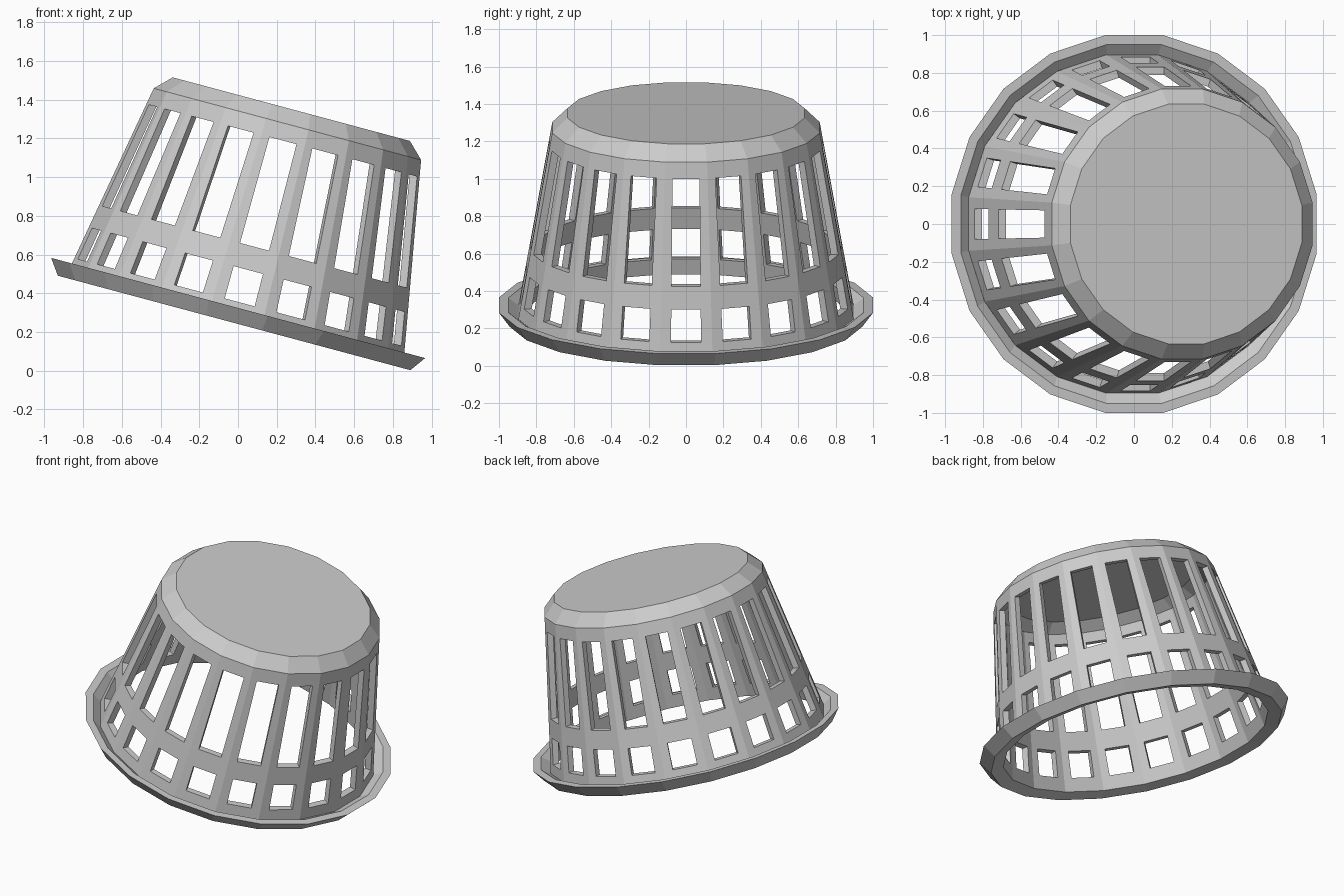
import bpy, bmesh, math
from mathutils import Matrix, Vector

cube = bpy.data.objects.get("Cube")
if cube:
    bpy.data.objects.remove(cube, do_unlink=True)

SIDES = 20
HALF = math.pi / SIDES
TILT = Matrix.Translation((-0.02, 0, 0.247)) @ Matrix.Rotation(math.radians(15), 4, 'Y')

grey = bpy.data.materials.new("plain grey")
grey.use_nodes = True
grey.diffuse_color = (0.6, 0.6, 0.6, 1)
grey.node_tree.nodes["Principled BSDF"].inputs["Base Color"].default_value = (0.6, 0.6, 0.6, 1)


def point(side, column, a, h):
    """Point on one flat side: a = distance from axis, h = height, column 0-3 across."""
    slot = 0.081 - 0.009 * h
    corner = a * math.tan(HALF)
    across = (-corner, -slot, slot, corner)[column]
    return Matrix.Rotation(2 * HALF * side, 3, 'Z') @ Vector((a, across, h))


def finish(bm, name):
    bmesh.ops.remove_doubles(bm, verts=bm.verts, dist=0.0005)
    bmesh.ops.recalc_face_normals(bm, faces=bm.faces)
    mesh = bpy.data.meshes.new(name)
    bm.to_mesh(mesh)
    bm.free()
    mesh.materials.append(grey)
    obj = bpy.data.objects.new(name, mesh)
    obj.matrix_world = TILT
    bpy.context.collection.objects.link(obj)


def quad(bm, *pts):
    bm.faces.new([bm.verts.new(p) for p in pts])


def sweep(bm, profile, open_rows=()):
    """Carry a profile round all sides, leaving the middle of open rows empty."""
    for s in range(SIDES):
        for row, (low, high) in enumerate(zip(profile, profile[1:])):
            for c in range(3):
                if not (c == 1 and row in open_rows):
                    quad(bm, point(s, c, *low), point(s, c + 1, *low),
                         point(s, c + 1, *high), point(s, c, *high))


def disc(bm, a, h):
    bm.faces.new([bm.verts.new(point(s, c, a, h)) for s in range(SIDES) for c in range(3)])


# Flared rim around the open end
rim = bmesh.new()
sweep(rim, [(0.896, 0.04), (0.95, 0.08), (1.0, 0.08), (0.9425, 0), (0.857, 0.02)])
finish(rim, "flared_rim")

# Tapered wall with two rows of slots
wall = bmesh.new()
levels = (0.11, 0.283, 0.407, 0.975)
outer = [(0.903 - 0.177 * h, h) for h in (0.04, *levels, 1.063)]
inner = [(0.861 - 0.177 * h, h) for h in (0.02, *levels, 1.04)]
slots = (1, 3)
sweep(wall, outer, slots)
sweep(wall, inner, slots)
for s in range(SIDES):
    for row in slots:
        loop = [(1, row), (2, row), (2, row + 1), (1, row + 1)]
        for (c, r), (d, q) in zip(loop, loop[1:] + loop[:1]):
            quad(wall, point(s, c, *outer[r]), point(s, d, *outer[q]),
                 point(s, d, *inner[q]), point(s, c, *inner[r]))
finish(wall, "slotted_wall")

# Closed end with a bevelled edge
cap = bmesh.new()
sweep(cap, [outer[-1], (0.634, 1.143)])
disc(cap, 0.634, 1.143)
finish(cap, "end_cap")

lining = bmesh.new()
sweep(lining, [inner[-1], (0.61, 1.1)])
disc(lining, 0.61, 1.1)
bmesh.ops.reverse_faces(lining, faces=lining.faces)
finish(lining, "end_cap_lining")
